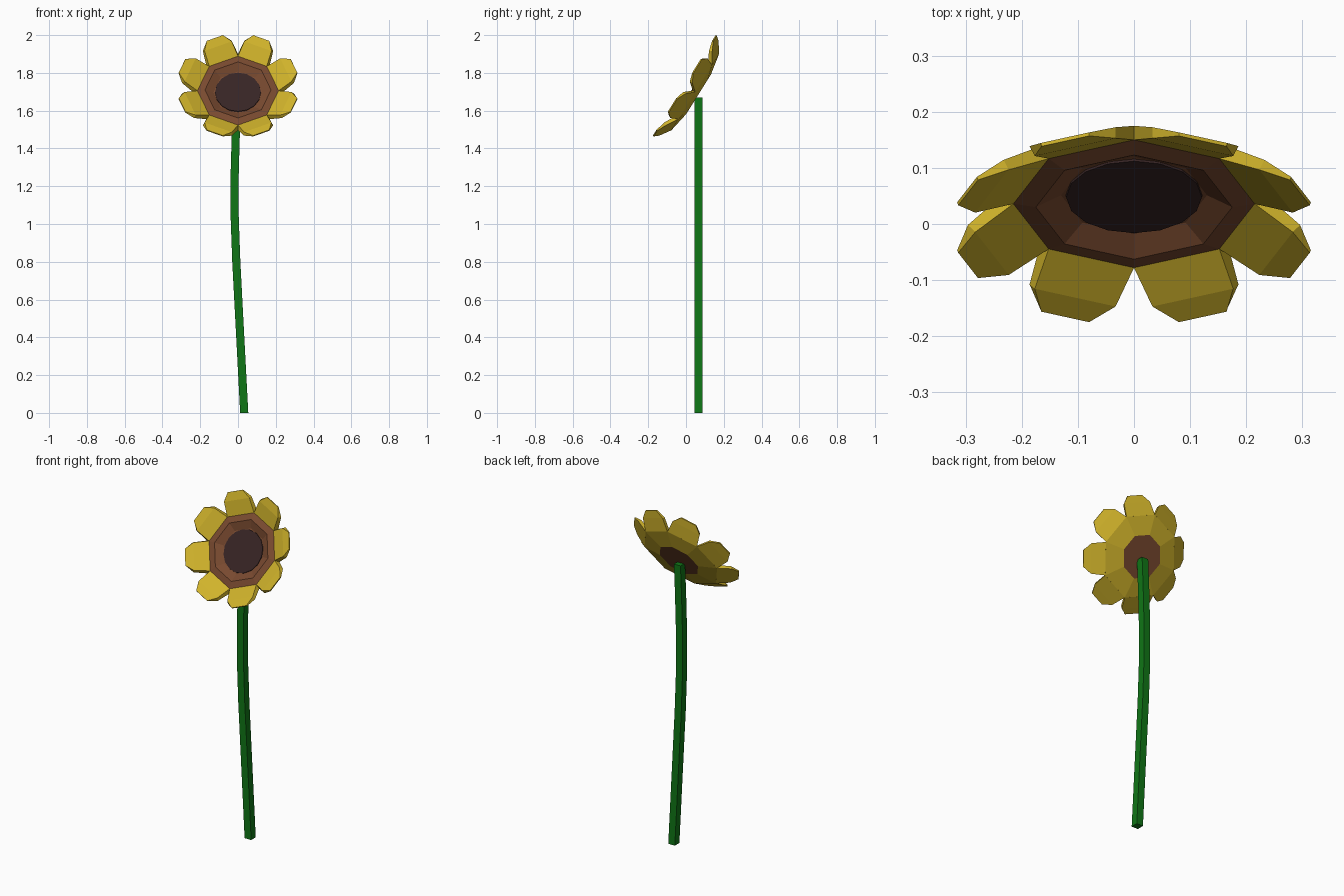
import bpy, bmesh, math
from mathutils import Matrix, Vector

if "Cube" in bpy.data.objects:
    bpy.data.objects.remove(bpy.data.objects["Cube"])


def material(name, rgb):
    m = bpy.data.materials.new(name)
    m.diffuse_color = (*rgb, 1)
    m.use_nodes = True
    m.node_tree.nodes["Principled BSDF"].inputs["Base Color"].default_value = m.diffuse_color
    return m


YELLOW = material("petal yellow", (0.63, 0.45, 0.024))
BROWN = material("seed brown", (0.19, 0.068, 0.029))
DARK = material("dark seed", (0.038, 0.018, 0.018))
GREEN = material("stem green", (0.005, 0.18, 0.008))

# Flower frame: local x sideways, local y up the disc, local z out of its face
T = math.radians(32)
HEAD = Matrix(((1, 0, 0, 0),
               (0, math.sin(T), -math.cos(T), 0.036),
               (0, math.cos(T), math.sin(T), 1.706),
               (0, 0, 0, 1)))


def finish(name, bm, mats, matrix=None):
    bmesh.ops.recalc_face_normals(bm, faces=bm.faces)
    me = bpy.data.meshes.new(name)
    bm.to_mesh(me)
    bm.free()
    for m in mats:
        me.materials.append(m)
    if matrix is not None:
        me.transform(matrix)
    ob = bpy.data.objects.new(name, me)
    bpy.context.collection.objects.link(ob)
    return ob


def skin(bm, loops, mats=None):
    """Bridge a list of equal vertex loops and cap both ends."""
    vs = [[bm.verts.new(p) for p in loop] for loop in loops]
    n = len(vs[0])
    for i, (a, b) in enumerate(zip(vs, vs[1:])):
        for k in range(n):
            j = (k + 1) % n
            f = bm.faces.new((a[k], a[j], b[j], b[k]))
            f.material_index = mats[i + 1] if mats else 0
    for loop, m in ((vs[0], 0), (vs[-1], -1)):
        f = bm.faces.new(loop)
        f.material_index = mats[m] if mats else 0


def ring(r, h, n):
    return [(r * math.cos(math.tau * k / n), r * math.sin(math.tau * k / n), h)
            for k in range(n)]


# Flower disc: brown back plate, yellow back, brown rim and bowl
bm = bmesh.new()
profile = [(0.125, -0.036), (0.238, -0.015), (0.215, 0.0), (0.175, 0.007), (0.13, -0.018)]
skin(bm, [ring(r, h, 8) for r, h in profile], [1, 0, 0, 1, 1, 1])
finish("flower_disc", bm, [YELLOW, BROWN], HEAD)

# Dark seed centre lying in the bowl
bm = bmesh.new()
skin(bm, [ring(0.122, -0.02, 16), ring(0.121, -0.014, 16)])
finish("seed_centre", bm, [DARK], HEAD)

# Eight petals, each with a base, a crease and a narrower tip
# section: front radius, half width, height, then the same for the back
sections = [(0.1986, 0.0823, 0.0, 0.220, 0.091, -0.015),
            (0.274, 0.078, 0.039, 0.286, 0.083, 0.024),
            (0.320, 0.046, 0.053, 0.322, 0.046, 0.047)]
bm = bmesh.new()
for i in range(8):
    rot = Matrix.Rotation(math.radians(22.5 + 45 * i), 4, 'Z')
    skin(bm, [[rot @ Vector(p) for p in ((fr, -fw, fh), (fr, fw, fh), (br, bw, bh), (br, -bw, bh))]
              for fr, fw, fh, br, bw, bh in sections])
finish("petals", bm, [YELLOW], HEAD)

# Gently curved square stem
path = [(0.033, 0), (0.012, 0.4), (-0.009, 0.8), (-0.018, 1.05),
        (-0.018, 1.25), (-0.011, 1.5), (-0.004, 1.67)]
s = 0.0215
bm = bmesh.new()
skin(bm, [[(x + a * s, 0.067 + b * s, z) for a, b in ((-1, -1), (1, -1), (1, 1), (-1, 1))]
          for x, z in path])
finish("stem", bm, [GREEN])
